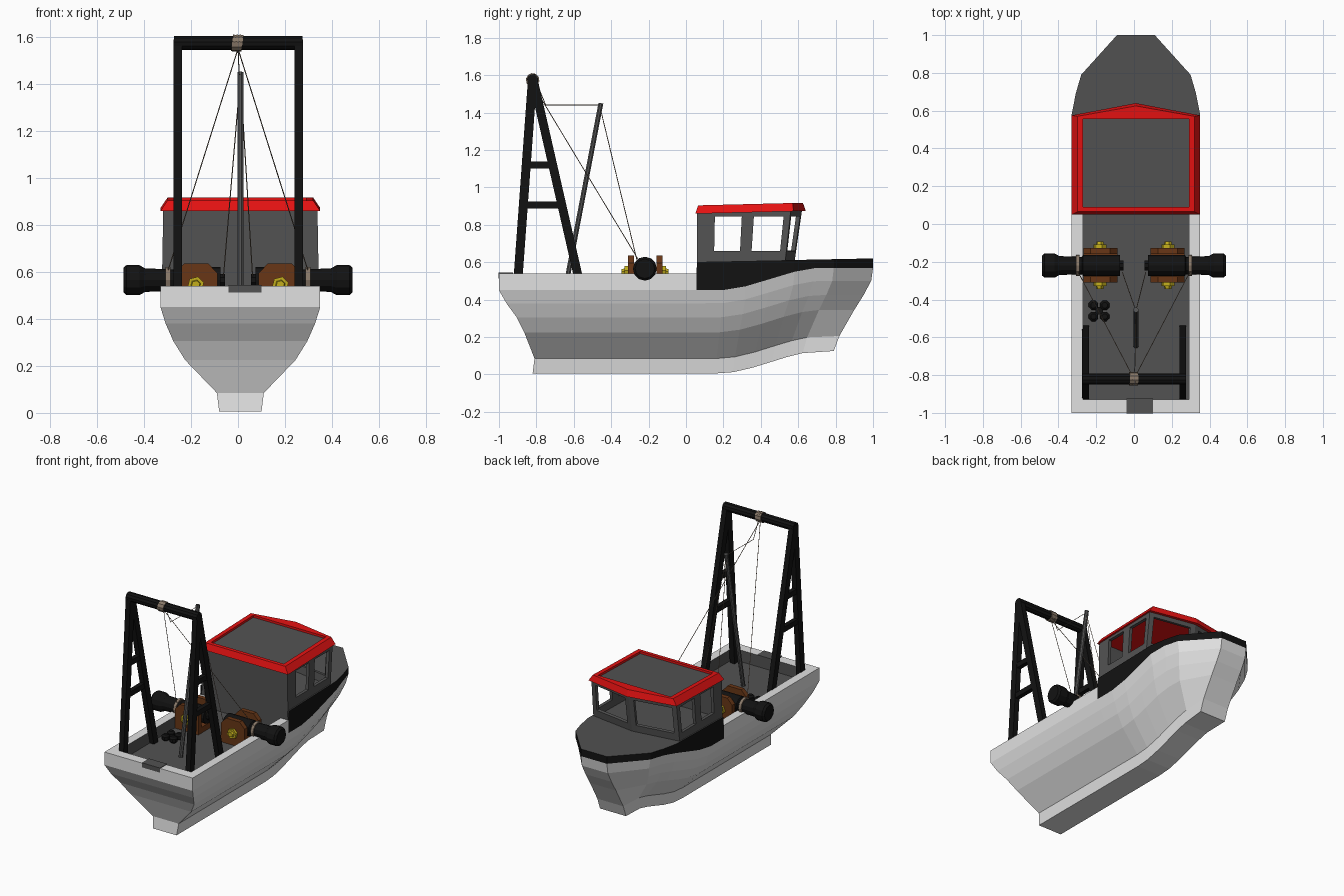
import bpy, bmesh, math
from mathutils import Vector as V

if "Cube" in bpy.data.objects:
    bpy.data.objects.remove(bpy.data.objects["Cube"])

def material(name, r, g, b):
    m = bpy.data.materials.new(name)
    m.diffuse_color = (r, g, b, 1)
    m.use_nodes = True
    m.node_tree.nodes["Principled BSDF"].inputs["Base Color"].default_value = m.diffuse_color
    return m

WHITE = material("hull_white", .75, .75, .75)
GREY = material("deck_grey", .085, .085, .085)
BLACK = material("black", .006, .006, .006)
RED = material("roof_red", .78, .006, .006)
BROWN = material("rust_brown", .14, .037, .008)
YELLOW = material("yellow", .55, .43, .012)
ROPE = material("rope", .25, .19, .14)

def make(name, bm, *mats, normals=True):
    bmesh.ops.remove_doubles(bm, verts=bm.verts, dist=1e-5)
    if normals:
        bmesh.ops.recalc_face_normals(bm, faces=bm.faces)
    me = bpy.data.meshes.new(name)
    bm.to_mesh(me)
    bm.free()
    for m in mats:
        me.materials.append(m)
    ob = bpy.data.objects.new(name, me)
    bpy.context.collection.objects.link(ob)
    return ob

def face(bm, pts, mi=0):
    f = bm.faces.new([bm.verts.new(p) for p in pts])
    f.material_index = mi

def loft(name, rings, mat):
    """Closed solid through a list of rings of points."""
    bm = bmesh.new()
    for a, b in zip(rings, rings[1:]):
        for i in range(len(a)):
            j = (i + 1) % len(a)
            face(bm, (a[i], a[j], b[j], b[i]))
    face(bm, rings[0])
    face(bm, rings[-1])
    return make(name, bm, mat)

def beam(name, p, q, u, v, mat):
    u, v = V(u), V(v)
    return loft(name, [[V(c) + s * u + t * v for s, t in ((-1, -1), (1, -1), (1, 1), (-1, 1))] for c in (p, q)], mat)

def box(name, lo, hi, mat):
    x, y = (lo[0] + hi[0]) / 2, (lo[1] + hi[1]) / 2
    return beam(name, (x, y, lo[2]), (x, y, hi[2]), ((hi[0] - lo[0]) / 2, 0, 0), (0, (hi[1] - lo[1]) / 2, 0), mat)

def lathe(name, o, axis, profile, mat, n=12):
    """Solid of revolution; profile holds (distance along axis, radius)."""
    o, axis = V(o), V(axis).normalized()
    u = axis.orthogonal().normalized()
    w = axis.cross(u)
    ang = [2 * math.pi * (k + .5) / n for k in range(n)]
    return loft(name, [[o + axis * d + (u * math.cos(a) + w * math.sin(a)) * r for a in ang] for d, r in profile], mat)

def rod(name, p, q, r, mat, n=8):
    d = V(q) - V(p)
    return lathe(name, p, d, [(0, r), (d.length, r)], mat, n)

# hull: levels (half width, height, stern y, bow y), swept along stations
CX = .01
LEVELS = [(.09, .005, .82, .79), (.10, .085, .81, .82), (.235, .225, .865, .90), (.285, .305, .905, .95),
          (.318, .38, .96, .99), (.34, .45, 1, 1), (.34, .54, 1, 1)]
STATIONS = [-1, -.4, .055, .06, .2, .32, .45, .58, .69, .79, 1]
TAPER = {.69: .09, .79: .21, 1: 1}
TOP = len(LEVELS) - 1

def hull_pt(s, l, side):
    hw, z, ys, yb = LEVELS[l]
    y = s * (ys if s < 0 else yb)
    t = min(max((y - .17) / .56, 0), 1)
    z += .12 * t * t * (3 - 2 * t)
    if l == TOP:
        z = .54 if s < .06 else .60 + .02 * s
    x = hw + (.1 - hw) * TAPER.get(s, 0)
    return V((CX + side * x, y, z))

def rail_pt(s, z, side):
    return V((CX + side * .28, max(s, -.93), z))

bm = bmesh.new()
for a, b in zip(STATIONS, STATIONS[1:]):
    for side in (-1, 1):
        for l in range(TOP):
            face(bm, [hull_pt(a, l, side), hull_pt(b, l, side), hull_pt(b, l + 1, side), hull_pt(a, l + 1, side)],
                 2 if l == TOP - 1 and a > .05 else 0)
        if b < .06:     # bulwark rail and its inner wall
            face(bm, [hull_pt(a, TOP, side), hull_pt(b, TOP, side), rail_pt(b, .54, side), rail_pt(a, .54, side)])
            face(bm, [rail_pt(a, .54, side), rail_pt(b, .54, side), rail_pt(b, .46, side), rail_pt(a, .46, side)], 1)
    face(bm, [hull_pt(a, 0, -1), hull_pt(b, 0, -1), hull_pt(b, 0, 1), hull_pt(a, 0, 1)])
    p = rail_pt if b < .06 else None
    if p:
        face(bm, [p(a, .46, -1), p(b, .46, -1), p(b, .46, 1), p(a, .46, 1)], 1)
    elif a > .056:      # raised fore deck
        face(bm, [hull_pt(a, TOP, -1), hull_pt(b, TOP, -1), hull_pt(b, TOP, 1), hull_pt(a, TOP, 1)], 1)
for s in (-1, 1):       # transom and blunt bow
    for l in range(TOP):
        face(bm, [hull_pt(s, l, -1), hull_pt(s, l, 1), hull_pt(s, l + 1, 1), hull_pt(s, l + 1, -1)],
             2 if s == 1 and l == TOP - 1 else 0)
face(bm, [hull_pt(-1, TOP, -1), hull_pt(-1, TOP, 1), rail_pt(-1, .54, 1), rail_pt(-1, .54, -1)])
face(bm, [rail_pt(-1, .54, -1), rail_pt(-1, .54, 1), rail_pt(-1, .46, 1), rail_pt(-1, .46, -1)], 1)
make("hull", bm, WHITE, GREY, BLACK)
box("stern_roller_plate", (-.04, -1.003, .512), (.10, -.925, .544), GREY)

# cabin walls with open windows
def outline(corner, peak, hw, back):
    return [(CX - hw, back), (CX + hw, back), (CX + hw, corner), (CX, peak), (CX - hw, corner)]

low, high = outline(.53, .58, .333, .06), outline(.56, .62, .328, .06)
WINDOWS = [[], [(.19, .48), (.61, .93)], [(.1, .9)], [(.1, .9)], [(.07, .39), (.52, .81)]]
bm = bmesh.new()
for i in range(5):
    j = (i + 1) % 5
    zb, zt = (.455 if i == 0 else .60), .875
    def wall(s, t):
        b = V(low[i]).lerp(V(low[j]), s)
        return V((*b.lerp(V(high[i]).lerp(V(high[j]), s), t), zb + (zt - zb) * t))
    ss = [0] + [e for w in WINDOWS[i] for e in w] + [1]
    ts = [0, .22, .89, 1]
    for k in range(len(ss) - 1):
        for m in range(3):
            if not (m == 1 and k % 2):
                face(bm, [wall(ss[k], ts[m]), wall(ss[k + 1], ts[m]), wall(ss[k + 1], ts[m + 1]), wall(ss[k], ts[m + 1])])
cabin = make("cabin_walls", bm, GREY, normals=False)
mod = cabin.modifiers.new("thickness", "SOLIDIFY")
mod.thickness = .022
mod.offset = -1

# roof: sloped red rim round a sunken grey panel
def ring(pts, z):
    return [V((x, y, z + .025 * y)) for x, y in pts]

panel = outline(.555, .555, .28, .09)
rings = [ring(outline(.575, .64, .34, .05), .858), ring(outline(.57, .625, .31, .065), .902),
         ring(panel, .902), ring(panel, .887)]
bm = bmesh.new()
for a, b in zip(rings, rings[1:]):
    for i in range(5):
        j = (i + 1) % 5
        face(bm, (a[i], a[j], b[j], b[i]))
face(bm, rings[0])
face(bm, rings[-1], 1)
make("cabin_roof", bm, RED, GREY)

# gantry: two A-frames and a top bar
for x in (-.256, .258):
    apex = (x, -.82, 1.59)
    beam("gantry_rear_leg", (x, -.902, .46), apex, (.018, 0, 0), (0, .024, 0), BLACK)
    beam("gantry_front_leg", (x, -.562, .46), apex, (.018, 0, 0), (0, .024, 0), BLACK)
    for z in (.905, 1.12):
        t = (z - .46) / 1.13
        beam("gantry_rung", (x, -.902 + .082 * t, z), (x, -.562 - .258 * t, z), (.015, 0, 0), (0, 0, .018), BLACK)
rod("gantry_top_bar", (-.272, -.82, 1.575), (.275, -.82, 1.575), .03, BLACK, 10)
for k in range(3):
    x = -.018 + .014 * k
    rod("bar_rope_turn", (x - .007, -.82, 1.575), (x + .009, -.82, 1.573), .036, ROPE, 10)

# boom
rod("boom", (.01, -.645, .46), (.01, -.455, 1.45), .014, GREY)

# winches, mirrored left and right
for s in (-1, 1):
    lathe("winch_drum", (0, -.22, .565), (s, 0, 0),
          [(.075, .055), (.27, .055), (.275, .046), (.395, .05), (.42, .064), (.475, .064), (.488, .052)], BLACK)
    rod("winch_inner_cap", (s * .055, -.22, .565), (s * .08, -.22, .565), .028, BLACK)
    rod("winch_rope_turn", (s * .288, -.22, .565), (s * .308, -.22, .565), .056, ROPE, 12)
    prof = [(-.09, .46), (.09, .46), (.09, .595), (.052, .635), (-.052, .635), (-.09, .595)]
    for y in (-.295, -.142):
        loft("winch_side_plate", [[V((s * .178 + px, y + d, pz)) for px, pz in prof] for d in (-.016, .016)], BROWN)
    box("winch_base", (s * .178 - .09, -.295, .46), (s * .178 + .09, -.142, .5), BROWN)
    for y, d in ((-.311, -1), (-.126, 1)):
        lathe("winch_bolt", (s * .18, y, .545), (0, d, 0), [(0, .036), (.018, .036), (.018, .022), (.033, .018)], YELLOW, 6)
    # wires
    rod("hauling_wire", (0, -.82, 1.55), (s * .298, -.25, .605), .0022, ROPE, 4)
    rod("boom_wire", (.01, -.46, 1.43), (s * .062, -.255, .58), .0022, ROPE, 4)
rod("topping_wire", (0, -.8, 1.56), (.005, -.75, 1.44), .0022, ROPE, 4)
rod("topping_wire", (.005, -.75, 1.44), (.01, -.46, 1.44), .0022, ROPE, 4)

# cluster of floats on the deck
for dx in (-.03, .03):
    for dy in (-.03, .03):
        lathe("deck_float", (-.185 + dx, -.46 + dy, .46), (0, 0, 1), [(0, .018), (.012, .027), (.03, .027), (.042, .015)], BLACK, 8)
box("deck_float_hub", (-.205, -.48, .46), (-.165, -.44, .485), BLACK)
